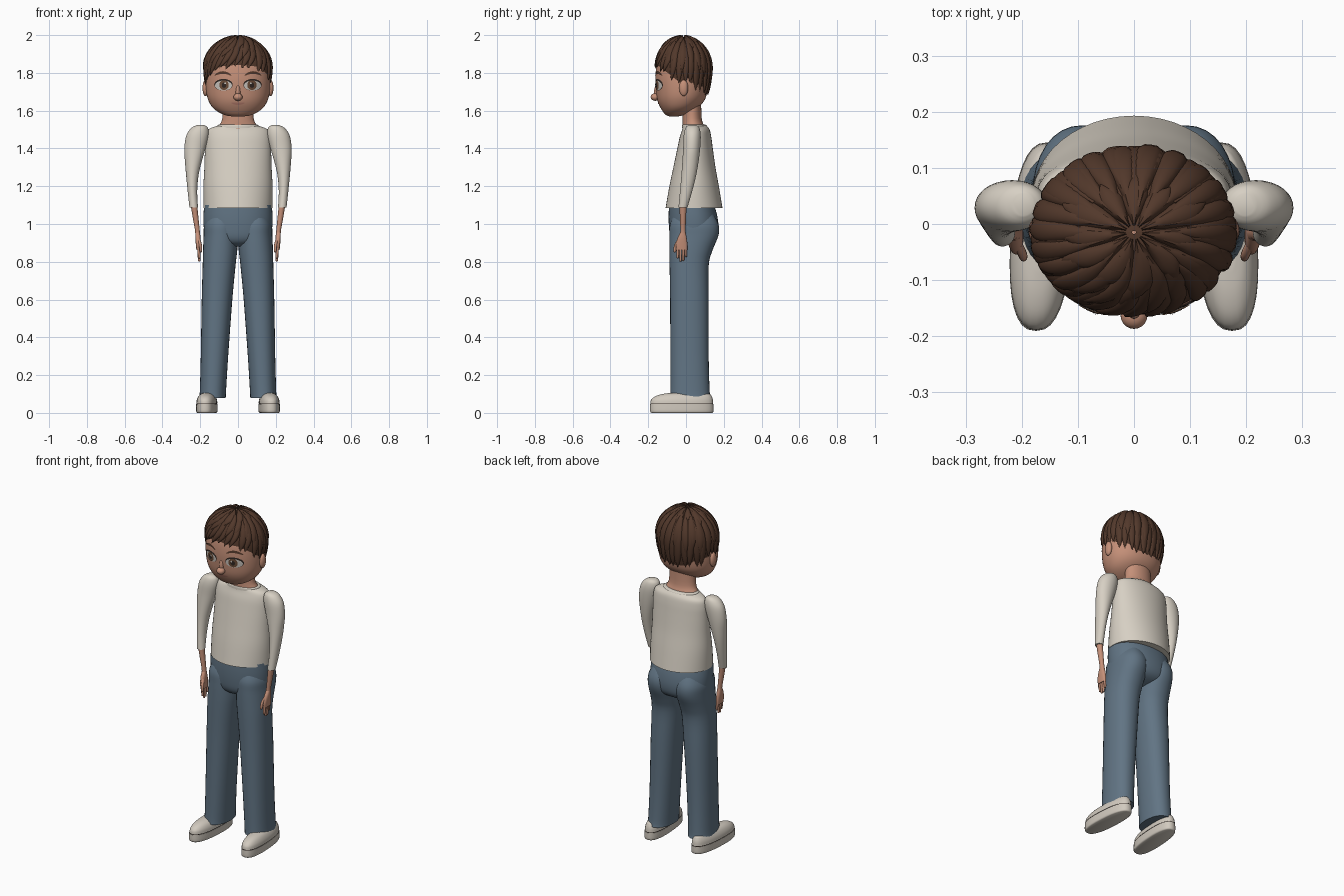
import bpy, bmesh, math, random
from mathutils import Vector
from mathutils.bvhtree import BVHTree

random.seed(4)
cube = bpy.data.objects.get("Cube")
if cube:
    bpy.data.objects.remove(cube)


def material(name, r, g, b):
    m = bpy.data.materials.new(name)
    m.use_nodes = True
    m.diffuse_color = (r, g, b, 1)
    bsdf = m.node_tree.nodes["Principled BSDF"]
    bsdf.inputs["Base Color"].default_value = (r, g, b, 1)
    bsdf.inputs["Roughness"].default_value = 0.8
    return m


SKIN = material("skin", .56, .28, .19)
LIPS = material("lips", .46, .2, .15)
HAIR = material("brown hair", .085, .04, .024)
SHIRT = material("cream shirt", .68, .63, .55)
JEANS = material("blue denim", .12, .175, .23)
SHOE = material("off white shoe", .64, .59, .52)
DARK = material("dark line", .03, .02, .016)
WHITE = material("eye white", .6, .57, .53)
IRIS = material("brown iris", .15, .075, .04)


def build(name, rows, mat, closed=True, caps=True, out=None, mirror=False):
    """Skin rows of points into a smooth mesh."""
    bm = bmesh.new()
    grid = [[bm.verts.new(p) for p in row] for row in rows]
    n = len(rows[0])
    for a, b in zip(grid, grid[1:]):
        for i in range(n if closed else n - 1):
            j = (i + 1) % n
            bm.faces.new((a[i], a[j], b[j], b[i]))
    if caps:
        bm.faces.new(grid[0])
        bm.faces.new(grid[-1])
    bmesh.ops.recalc_face_normals(bm, faces=bm.faces)
    if out is not None:
        bm.normal_update()
        if sum((f.normal * f.calc_area() for f in bm.faces), Vector()).dot(out) < 0:
            bmesh.ops.reverse_faces(bm, faces=bm.faces)
    me = bpy.data.meshes.new(name)
    bm.to_mesh(me)
    bm.free()
    me.materials.append(mat)
    me.shade_smooth()
    me.set_sharp_from_angle(angle=math.radians(50))
    ob = bpy.data.objects.new(name, me)
    bpy.context.collection.objects.link(ob)
    if mirror:
        ob.modifiers.new("both sides", 'MIRROR')
    return ob


def loft(name, rings, mat, power=2.0, mirror=False, skew=0, steps=4, seg=32):
    """Rings are (z, x0, x1, y0, y1), or (z, half_x, y0, y1) when centred."""
    rings = [r if len(r) == 5 else (r[0], -r[1], r[1], r[2], r[3]) for r in rings]
    fine = []
    for i in range(len(rings) - 1):
        a, b, c, d = (rings[max(0, min(len(rings) - 1, i + k))] for k in (-1, 0, 1, 2))
        for s in range(steps):
            t = s / steps
            fine.append([.5 * (2 * q + (r - p) * t + (2 * p - 5 * q + 4 * r - w) * t * t
                               + (3 * q - p - 3 * r + w) * t ** 3)
                         for p, q, r, w in zip(a, b, c, d)])
    fine.append(rings[-1])
    rows = []
    for z, x0, x1, y0, y1 in fine:
        row = []
        for k in range(seg):
            a = math.tau * k / seg
            c, s = math.cos(a), math.sin(a)
            x = (x0 + x1) / 2 + (x1 - x0) / 2 * math.copysign(abs(c) ** (2 / power), c)
            y = (y0 + y1) / 2 + (y1 - y0) / 2 * math.copysign(abs(s) ** (2 / power), s)
            row.append((x + skew * y, y, z))
        rows.append(row)
    return build(name, rows, mat, mirror=mirror)


def ball(name, centre, size, mat, mirror=False):
    rows = []
    for i in range(13):
        p = .02 + (math.pi - .04) * i / 12
        rows.append([(centre[0] + size[0] * math.sin(p) * math.cos(math.tau * k / 20),
                      centre[1] + size[1] * math.sin(p) * math.sin(math.tau * k / 20),
                      centre[2] + size[2] * math.cos(p)) for k in range(20)])
    return build(name, rows, mat, mirror=mirror)


# Head, nose, ears and neck
head = loft("head", [(1.57, .035, -.09, -.04), (1.58, .08, -.11, .0), (1.61, .128, -.132, .055),
                     (1.65, .155, -.15, .095), (1.70, .168, -.158, .113), (1.78, .17, -.162, .12),
                     (1.86, .16, -.15, .11), (1.93, .115, -.11, .08), (1.965, .05, -.05, .03)],
            SKIN, power=2.15, seg=48)
ball("nose", (0, -.163, 1.672), (.024, .024, .02), SKIN)
ball("nose_bridge", (0, -.152, 1.70), (.013, .017, .04), SKIN)
ball("ear", (.172, -.012, 1.72), (.016, .024, .043), SKIN, mirror=True)
loft("neck", [(1.49, .11, -.02, .1), (1.52, .1, -.018, .095), (1.56, .083, -.018, .083),
              (1.66, .08, -.015, .08)], SKIN)

# Painted face details, laid on the head surface
tree = BVHTree.FromObject(head, bpy.context.evaluated_depsgraph_get())


def patch(name, x, z, rx, rz, mat, lift, arch=0, mirror=True):
    rows = []
    for r in (.02, .35, .7, 1):
        row = []
        for k in range(28):
            a = math.tau * k / 28
            u, v = r * math.cos(a), r * math.sin(a)
            px, pz = x + rx * u, z + rz * v - arch * u * u
            hit = tree.ray_cast(Vector((px, -1, pz)), Vector((0, 1, 0)))[0]
            row.append((px, hit.y - lift, pz))
        rows.append(row)
    build(name, rows, mat, caps=False, out=Vector((0, -1, 0)), mirror=mirror)


patch("eye_outline", .077, 1.737, .049, .031, DARK, .002)
patch("eye_white", .077, 1.733, .045, .026, WHITE, .004)
patch("iris", .074, 1.735, .025, .026, IRIS, .006)
patch("pupil", .074, 1.735, .012, .014, DARK, .0075)
patch("eye_glint", .068, 1.745, .005, .005, WHITE, .009)
patch("eyebrow", .08, 1.802, .045, .007, HAIR, .004, arch=.016)
patch("mouth", 0, 1.637, .034, .007, LIPS, .002, arch=-.004, mirror=False)

# Hair: a cap with overlapping locks
HAIRLINE = [(0, 1.83), (35, 1.82), (60, 1.78), (85, 1.73), (100, 1.765), (115, 1.70), (181, 1.68)]


def hair_point(az, phi, lift=0.0):
    s = math.sin(phi) if phi < math.pi / 2 else 1 - .2 * math.cos(phi) ** 2
    return ((.18 + lift) * s * math.sin(az), -.015 - (.15 + lift) * s * math.cos(az),
            1.82 + (.17 + lift) * math.cos(phi))


def hair_end(az):
    d = abs((math.degrees(az) + 180) % 360 - 180)
    for (a, za), (b, zb) in zip(HAIRLINE, HAIRLINE[1:]):
        if a <= d <= b:
            z = za + (zb - za) * (d - a) / (b - a)
            return math.acos((z - 1.82) / .17)


turn = [math.tau * k / 64 for k in range(64)]
build("hair_cap", [[hair_point(a, .02 + (hair_end(a) - .1) * i / 16, -.003) for a in turn]
                   for i in range(17)], HAIR, caps=False, out=Vector((0, 0, 1)))


def lock(name, az, width, start, end, lift, sweep):
    rows = []
    for i in range(13):
        u = i / 12
        taper = min(1, .45 + 2 * u) * (1 if u < .6 else 1 - .8 * ((u - .6) / .4) ** 2)
        rows.append([hair_point(az + sweep * u * u + width * taper * v,
                                start + (end - start) * u - .05 * abs(v) * u,
                                -.006 + (lift + .006) * (1 - v ** 4) * (1 - .3 * u ** 6))
                     for v in (-1, -.8, -.4, 0, .4, .8, 1)])
    mid = Vector(rows[6][3]) - Vector((0, -.015, 1.8))
    build(name, rows, HAIR, closed=False, caps=False, out=mid)


# Tiers: count, half width, start angle, lift
for tier, (count, width, start, lift) in enumerate([(30, .135, .55, .006), (22, .17, .3, .009),
                                                    (11, .32, .08, .011)]):
    for k in range(count):
        az = math.tau * (k + .5 * tier) / count - math.pi
        front = max(0, math.cos(az))
        sweep = -.35 * front + random.uniform(-.06, .06)
        end = hair_end(az + sweep) + random.uniform(-.04, .07)
        if tier == 1:
            end = start + (end - start) * random.uniform(.6, .8)
        if tier == 2:
            end = random.uniform(.65, .9)
        lock("hair_lock", az, width * random.uniform(.9, 1.1), start, end,
             lift + random.uniform(-.002, .001), sweep)

# Shirt with sleeves
loft("shirt", [(1.085, .183, -.108, .193), (1.2, .183, -.088, .174), (1.3, .178, -.067, .156),
               (1.4, .175, -.046, .142), (1.46, .172, -.033, .134), (1.50, .158, -.02, .125),
               (1.52, .108, -.017, .11)], SHIRT, seg=48)
loft("collar", [(1.508, .113, -.022, .114), (1.522, .109, -.021, .11), (1.526, .102, -.017, .1)], SHIRT)
loft("sleeve", [(1.088, .212, .257, -.04, .008), (1.17, .216, .266, -.032, .032),
                (1.25, .21, .274, -.025, .052), (1.32, .195, .28, -.02, .065),
                (1.40, .172, .284, -.015, .075), (1.47, .155, .273, -.012, .078),
                (1.51, .16, .245, -.002, .07), (1.524, .18, .215, .015, .055)], SHIRT, mirror=True)

# Forearms and hands
loft("forearm", [(.94, .2, .226, -.032, .0), (.97, .203, .228, -.03, -.002),
                 (1.03, .209, .239, -.032, .0), (1.11, .217, .252, -.036, .004)], SKIN, mirror=True)
loft("palm", [(.862, .199, .22, -.052, .007), (.89, .197, .223, -.054, .008),
              (.925, .198, .226, -.045, .004), (.955, .202, .226, -.03, -.002)], SKIN, 2.4, True)
for i, tip in enumerate((.818, .803, .805, .825)):
    y = -.044 + .0145 * i
    loft("finger", [(tip, .202, .209, y - .003, y + .003), (tip + .008, .199, .212, y - .006, y + .006),
                    (.88, .2, .217, y - .007, y + .007)], SKIN, mirror=True, seg=12)
loft("thumb", [(.85, .193, .2, -.063, -.055), (.86, .19, .204, -.067, -.051),
               (.89, .191, .207, -.062, -.044), (.92, .2, .215, -.045, -.025)], SKIN, mirror=True, seg=12)

# Trousers
loft("trouser_seat", [(.88, .05, -.03, .07), (.90, .13, -.065, .13), (.93, .172, -.083, .162),
                      (.98, .181, -.09, .172), (1.04, .183, -.092, .166), (1.1, .179, -.09, .15)],
     JEANS, 2.2, seg=48)
loft("trouser_leg", [(.08, .065, .205, -.085, .13), (.12, .063, .202, -.083, .125),
                     (.3, .052, .197, -.083, .12), (.6, .03, .192, -.084, .12),
                     (.78, .013, .187, -.087, .12), (.86, .004, .185, -.088, .14),
                     (.94, .0, .182, -.088, .172), (1.0, .004, .178, -.085, .172),
                     (1.06, .03, .15, -.06, .14)], JEANS, 2.2, True)

# Shoes, toes turned slightly outward
loft("shoe_sole", [(0, .116, .212, -.182, .138), (.008, .109, .218, -.19, .145),
                   (.046, .109, .218, -.19, .145)], SHOE, 2.5, True, -.06)
loft("shoe_seam", [(.044, .111, .216, -.188, .143), (.052, .111, .216, -.188, .143)],
     DARK, 2.5, True, -.06)
loft("shoe_upper", [(.05, .109, .218, -.189, .144), (.07, .112, .215, -.184, .142),
                    (.088, .12, .207, -.162, .136), (.1, .132, .196, -.125, .125),
                    (.106, .15, .18, -.08, .08)], SHOE, 2.4, True, -.06)
